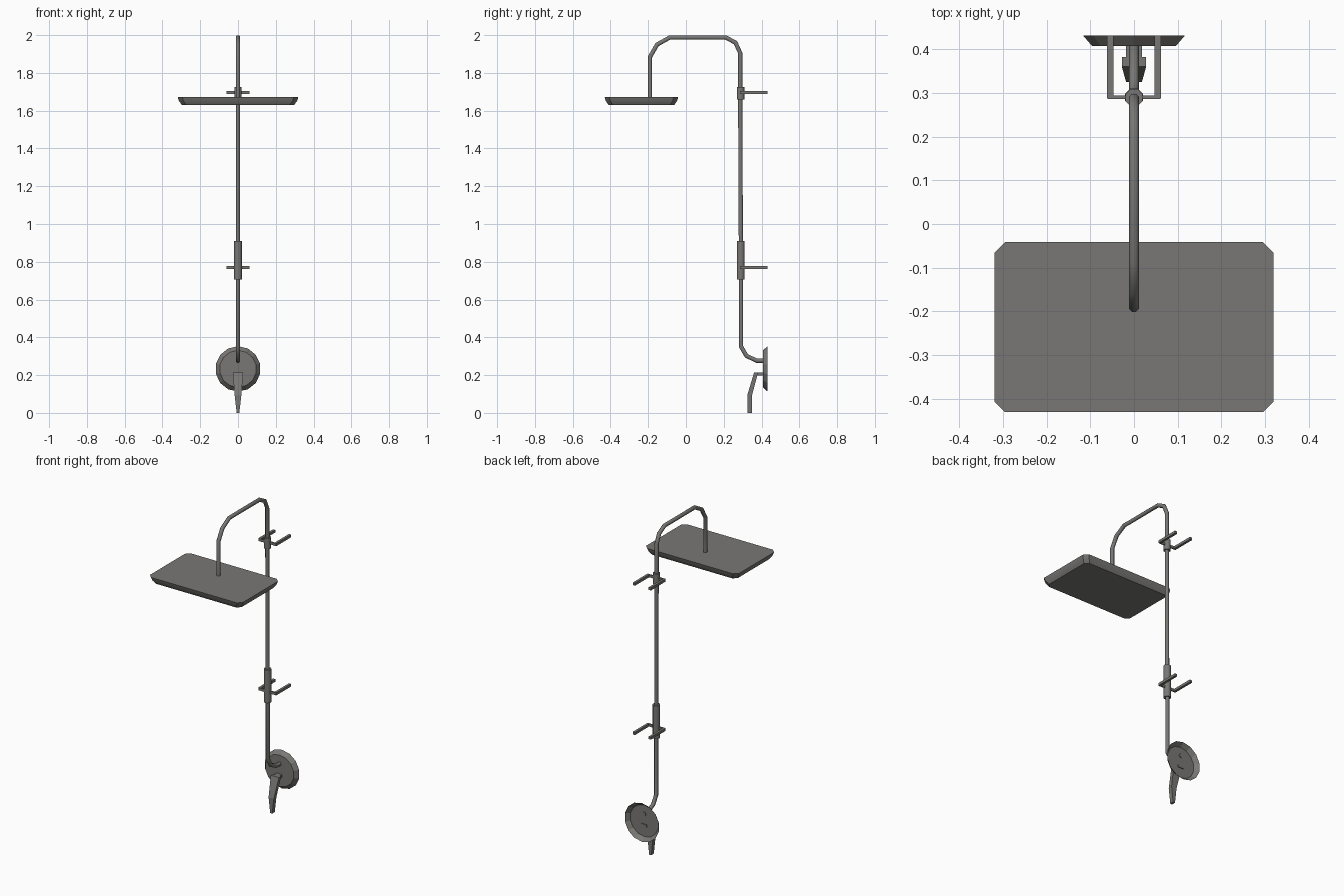
import bpy, bmesh, math
from mathutils import Vector

if "Cube" in bpy.data.objects:
    bpy.data.objects.remove(bpy.data.objects["Cube"])

metal = bpy.data.materials.new("grey metal")
metal.diffuse_color = (0.19, 0.187, 0.178, 1)
metal.use_nodes = True
metal.node_tree.nodes["Principled BSDF"].inputs["Base Color"].default_value = metal.diffuse_color


def loft(name, rings, cap_start=True, cap_end=True, smooth=None):
    """Skin a list of equal-length point rings into one mesh."""
    bm = bmesh.new()
    loops = [[bm.verts.new(p) for p in r] for r in rings]
    n = len(loops[0])
    for a, b in zip(loops, loops[1:]):
        for i in range(n):
            j = (i + 1) % n
            bm.faces.new((a[i], a[j], b[j], b[i]))
    if cap_start:
        bm.faces.new(loops[0][::-1])
    if cap_end:
        bm.faces.new(loops[-1])
    bmesh.ops.recalc_face_normals(bm, faces=bm.faces)
    me = bpy.data.meshes.new(name)
    bm.to_mesh(me)
    bm.free()
    me.materials.append(metal)
    ob = bpy.data.objects.new(name, me)
    bpy.context.collection.objects.link(ob)
    if smooth:
        bpy.ops.object.select_all(action='DESELECT')
        ob.select_set(True)
        bpy.context.view_layer.objects.active = ob
        bpy.ops.object.shade_smooth_by_angle(angle=math.radians(smooth))
    return ob


def tube(name, path, r, sides=8, smooth=50):
    """Round tube along a (y, z) path lying in the x = 0 plane, mitred at bends."""
    pts = [Vector(p) for p in path]
    rings = []
    for i, p in enumerate(pts):
        d0 = (p - pts[max(i - 1, 0)]).normalized()
        d1 = (pts[min(i + 1, len(pts) - 1)] - p).normalized()
        t = (d0 + d1).normalized()
        k = 1 / max(t.dot(d1 if d1.length else d0), 0.5)
        nrm = Vector((-t.y, t.x)) * k
        ring = []
        for s in range(sides):
            a = 2 * math.pi * (s + 0.5) / sides
            q = p + nrm * r * math.sin(a)
            ring.append((r * math.cos(a), q.x, q.y))
        rings.append(ring)
    return loft(name, rings, smooth=smooth)


def box(name, x0, x1, y0, y1, z0, z1):
    return loft(name, [[(x0, y0, z), (x1, y0, z), (x1, y1, z), (x0, y1, z)]
                       for z in (z0, z1)])


def plate_ring(hx, hy, c, z, cy=-0.236):
    """Rectangle with chamfered corners."""
    pts = [(hx, hy - c), (hx - c, hy), (c - hx, hy), (-hx, hy - c),
           (-hx, c - hy), (c - hx, -hy), (hx - c, -hy), (hx, c - hy)]
    return [(x, y + cy, z) for x, y in pts]


# rain shower head
loft("shower_head", [plate_ring(0.297, 0.174, 0.022, 1.630),
                     plate_ring(0.313, 0.189, 0.024, 1.652),
                     plate_ring(0.319, 0.195, 0.024, 1.672)], smooth=30)

# long riser pipe: head, over the arch, down to the wall plate
tube("riser_pipe", [(-0.19, 1.66), (-0.19, 1.885), (-0.153, 1.95), (-0.085, 1.988),
                    (0.21, 1.988), (0.262, 1.96), (0.287, 1.905), (0.287, 1.66),
                    (0.291, 0.80), (0.291, 0.352), (0.32, 0.302), (0.375, 0.276),
                    (0.412, 0.276)], 0.012)

# collars on the pipe
tube("upper_collar", [(0.289, 1.66), (0.289, 1.725)], 0.021)
tube("lower_sleeve", [(0.290, 0.705), (0.290, 0.91)], 0.022)

# wall brackets: one crossbar and two arms each
for label, z in (("upper", 1.695), ("lower", 0.770)):
    box(label + "_bracket_bar", -0.061, 0.061, 0.286, 0.294, z - 0.008, z + 0.008)
    for side, s in (("left", -1), ("right", 1)):
        xs = sorted((s * 0.047, s * 0.062))
        box(f"{label}_bracket_arm_{side}", *xs, 0.288, 0.432, z - 0.008, z + 0.008)

# wall plate: shallow dish, open at the back
loft("wall_plate", [[(r * math.cos(a), y, 0.233 + r * math.sin(a))
                     for a in (2 * math.pi * (i + 0.5) / 14 for i in range(14))]
                    for r, y in ((0.120, 0.432), (0.098, 0.407))], cap_start=False)

# lever handle and its stem
box("lever_stem", -0.018, 0.018, 0.37, 0.412, 0.197, 0.214)
loft("lever_handle", [[(-w, y0, z), (w, y0, z), (w, y1, z), (-w, y1, z)]
                      for w, y0, y1, z in ((0.028, 0.361, 0.382, 0.215),
                                           (0.018, 0.325, 0.350, 0.095),
                                           (0.007, 0.325, 0.350, 0.0))])
